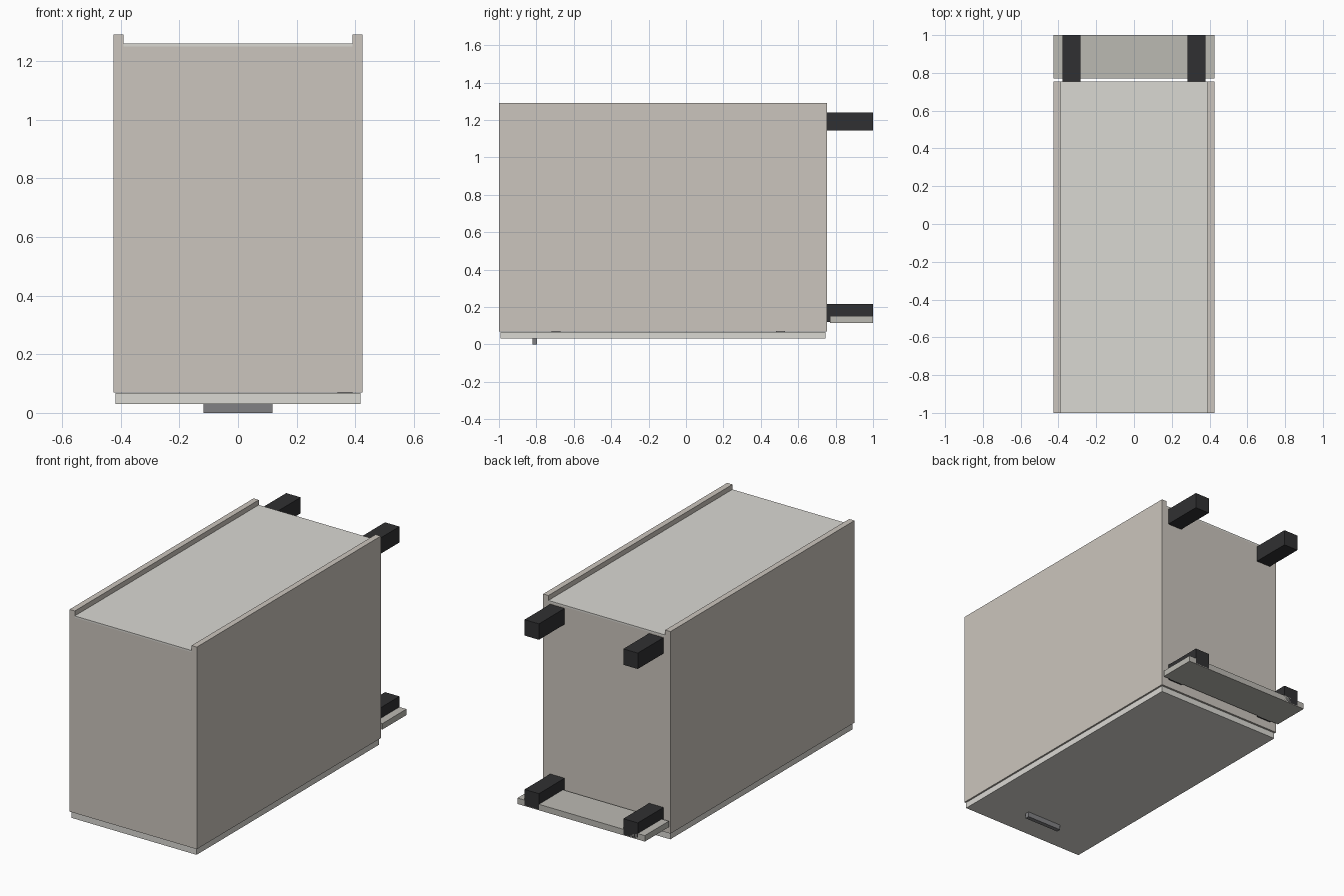
import bpy

if "Cube" in bpy.data.objects:
    bpy.data.objects.remove(bpy.data.objects["Cube"])


def material(name, rgb):
    m = bpy.data.materials.new(name)
    m.diffuse_color = (*rgb, 1)
    m.use_nodes = True
    m.node_tree.nodes["Principled BSDF"].inputs["Base Color"].default_value = m.diffuse_color
    return m


BODY = material("warm_board", (0.60, 0.56, 0.51))
PANEL = material("pale_board", (0.70, 0.69, 0.65))
PLINTH = material("plinth_board", (0.50, 0.49, 0.45))
BLACK = material("black_plastic", (0.03, 0.03, 0.032))
METAL = material("grey_metal", (0.22, 0.22, 0.23))


def box(name, x, y, z, mat):
    """Box from (min, max) extents on each axis."""
    bpy.ops.mesh.primitive_cube_add(size=1, location=[sum(r) / 2 for r in (x, y, z)])
    ob = bpy.context.object
    ob.name = name
    ob.scale = [r[1] - r[0] for r in (x, y, z)]
    bpy.ops.object.transform_apply(location=False, rotation=False, scale=True)
    ob.data.materials.append(mat)
    return ob


W, T = 0.425, 0.035          # half width, board thickness
Y0, Y1 = -1.0, 0.755         # carcass ends
Z0, Z1 = 0.07, 1.29          # carcass opening and rear edge

# Carcass: two sides, two end boards and the inset back panel
for side, s in (("left", -1), ("right", 1)):
    box(f"{side}_side_panel", sorted((s * W, s * (W - T))), (Y0, Y1), (Z0, Z1), BODY)
inner = (-W + T, W - T)
box("top_board", inner, (Y0, Y0 + T), (Z0, 1.25), BODY)
box("bottom_board", inner, (Y1 - T, Y1), (Z0, 1.25), BODY)
box("back_panel", inner, (Y0, Y1), (1.25, 1.26), PANEL)

# Door with its pull
box("door", (-0.418, 0.418), (-0.992, 0.747), (0.031, 0.067), PANEL)
box("door_handle", (-0.118, 0.118), (-0.822, -0.796), (0.0, 0.032), METAL)

# Hinge plates linking door and carcass
for s in (-1, 1):
    box("hinge_plate", (0.34, 0.39), sorted((-0.12 + s * 0.6, -0.07 + s * 0.6)),
        (0.066, 0.10), METAL)

# Four square feet
for side, s in (("left", -1), ("right", 1)):
    for row, z in (("front", 0.12), ("rear", 1.145)):
        box(f"{row}_{side}_foot", sorted((s * 0.282, s * 0.378)), (Y1, 1.0),
            (z, z + 0.096), BLACK)

# Kick board clipped to the front feet
box("kick_board", (-W, W), (0.771, 1.0), (0.116, 0.152), PLINTH)
